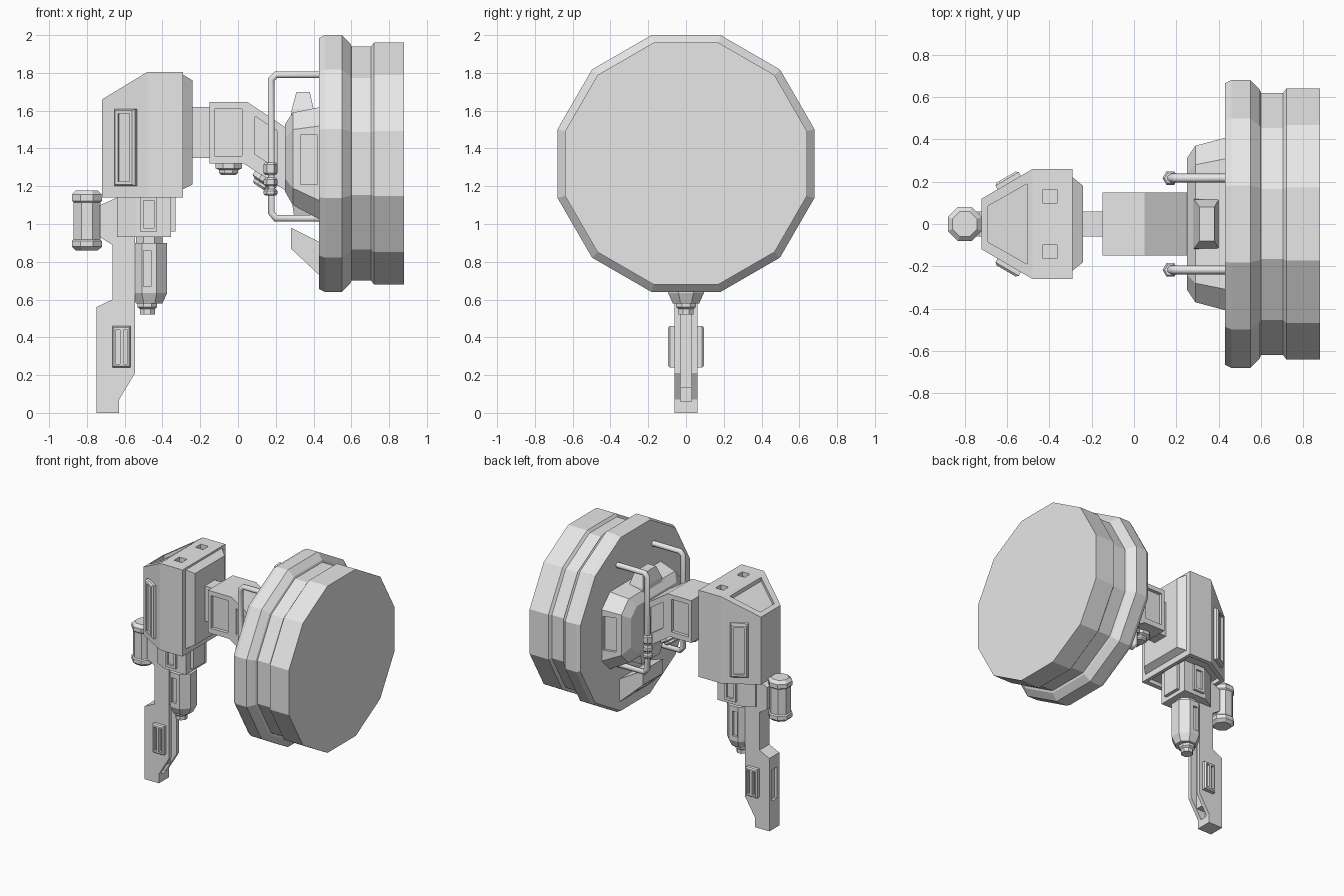
import bpy, bmesh, math
from mathutils import Vector

cube = bpy.data.objects.get("Cube")
if cube:
    bpy.data.objects.remove(cube, do_unlink=True)

grey = bpy.data.materials.new("light_grey")
grey.use_nodes = True
grey.diffuse_color = (0.8, 0.8, 0.8, 1)
grey.node_tree.nodes["Principled BSDF"].inputs["Base Color"].default_value = (0.8, 0.8, 0.8, 1)


def loft(name, rings):
    """Closed solid skinned through rings of equal point count."""
    bm = bmesh.new()
    vs = [[bm.verts.new(p) for p in r] for r in rings]
    n = len(vs[0])
    for a, b in zip(vs, vs[1:]):
        for i in range(n):
            bm.faces.new((a[i], a[(i + 1) % n], b[(i + 1) % n], b[i]))
    bm.faces.new(vs[0])
    bm.faces.new(vs[-1])
    bmesh.ops.recalc_face_normals(bm, faces=bm.faces)
    me = bpy.data.meshes.new(name)
    bm.to_mesh(me)
    bm.free()
    me.materials.append(grey)
    ob = bpy.data.objects.new(name, me)
    bpy.context.collection.objects.link(ob)
    return ob


def prism_y(name, pts, a, b):
    return loft(name, [[(x, y, z) for x, z in pts] for y in (a, b)])


def prism_z(name, pts, a, b):
    return loft(name, [[(x, y, z) for x, y in pts] for z in (a, b)])


def box(name, x0, x1, y0, y1, z0, z1):
    return prism_z(name, [(x0, y0), (x1, y0), (x1, y1), (x0, y1)], z0, z1)


def rect_x(x, w, z0, z1, c=0.0):
    """Rectangle facing x with optional chamfered corners."""
    if c == 0:
        return [(x, -w, z0), (x, w, z0), (x, w, z1), (x, -w, z1)]
    return [(x, -w + c, z0), (x, w - c, z0), (x, w, z0 + c), (x, w, z1 - c),
            (x, w - c, z1), (x, -w + c, z1), (x, -w, z1 - c), (x, -w, z0 + c)]


def rect_z(z, x0, x1, w):
    return [(x0, -w, z), (x1, -w, z), (x1, w, z), (x0, w, z)]


def turned(name, origin, axis, profile, n=8):
    """Faceted turned part; profile is (distance along axis, flat radius)."""
    o, d = Vector(origin), Vector(axis).normalized()
    u = Vector((0, 1, 0))
    v = d.cross(u)
    k = math.pi / n
    return loft(name, [[o + d * t + (u * math.cos(k + 2 * k * i) + v * math.sin(k + 2 * k * i))
                        * (r / math.cos(k)) for i in range(n)] for t, r in profile])


def cut(target, cutter):
    mod = target.modifiers.new("cut", 'BOOLEAN')
    mod.operation, mod.solver, mod.object = 'DIFFERENCE', 'EXACT', cutter
    bpy.context.view_layer.objects.active = target
    bpy.ops.object.modifier_apply(modifier=mod.name)
    bpy.data.objects.remove(cutter, do_unlink=True)


# Large twelve-sided drum
turned("drum", (0, 0, 1.32), (1, 0, 0),
       [(0.43, 0.665), (0.46, 0.68), (0.55, 0.68), (0.595, 0.635), (0.60, 0.62),
        (0.705, 0.62), (0.72, 0.64), (0.88, 0.64)], 12)

# Housing behind the drum, with side windows
housing = loft("drum_housing", [rect_x(0.25, 0.31, 1.17, 1.53, 0.07),
                                rect_x(0.29, 0.37, 1.10, 1.59, 0.09),
                                rect_x(0.44, 0.41, 1.02, 1.62, 0.10)])
for s in (1, -1):
    cut(housing, prism_z("cutter", [(0.33, s * 0.36), (0.42, s * 0.385),
                                    (0.42, s * 0.5), (0.33, s * 0.5)], 1.21, 1.47))
loft("housing_top_block", [rect_z(1.57, 0.28, 0.41, 0.12), rect_z(1.61, 0.285, 0.40, 0.115),
                           rect_z(1.70, 0.31, 0.38, 0.08)])
loft("housing_bottom_block", [rect_z(1.12, 0.285, 0.43, 0.14), rect_z(1.02, 0.30, 0.43, 0.11)])
wedge = loft("lower_wedge", [
    [(0.28, -0.12, 0.87), (0.28, 0.12, 0.87), (0.28, 0.12, 0.98), (0.28, -0.12, 0.98)],
    [(0.44, -0.20, 0.72), (0.44, 0.20, 0.72), (0.44, 0.20, 0.90), (0.44, -0.20, 0.90)]])
cut(wedge, prism_y("cutter", [(0.32, 0.86), (0.40, 0.785), (0.36, 0.70), (0.28, 0.78)], -0.07, 0.07))

# Pipe handles with collars
for s, side in ((1, "back"), (-1, "front")):
    y = s * 0.217
    cu = bpy.data.curves.new(side + "_handle", 'CURVE')
    cu.dimensions = '3D'
    cu.bevel_depth, cu.bevel_resolution, cu.use_fill_caps = 0.021, 1, True
    path = [(0.44, 1.79), (0.20, 1.79), (0.176, 1.765), (0.176, 1.06), (0.20, 1.03), (0.44, 1.03)]
    sp = cu.splines.new('POLY')
    sp.points.add(len(path) - 1)
    for p, (x, z) in zip(sp.points, path):
        p.co = (x, y, z, 1)
    cu.materials.append(grey)
    ob = bpy.data.objects.new(side + "_handle", cu)
    bpy.context.collection.objects.link(ob)
    for o in bpy.context.selected_objects:
        o.select_set(False)
    ob.select_set(True)
    bpy.context.view_layer.objects.active = ob
    bpy.ops.object.convert(target='MESH')
    for z0, z1 in ((1.15, 1.185), (1.20, 1.245), (1.26, 1.325)):
        turned(side + "_handle_collar", (0.172, y, 0), (0, 0, 1),
               [(z0, 0.024), (z0 + 0.01, 0.032), (z1 - 0.01, 0.032), (z1, 0.024)], 6)

# Bent arm and neck
arm = prism_y("arm", [(-0.15, 1.32), (0.03, 1.32), (0.27, 1.165), (0.27, 1.50),
                      (0.05, 1.645), (-0.15, 1.645)], -0.15, 0.15)
for s in (1, -1):
    for pts in ([(-0.125, 1.36), (0.02, 1.36), (0.02, 1.61), (-0.125, 1.61)],
                [(0.09, 1.37), (0.21, 1.29), (0.21, 1.49), (0.09, 1.57)]):
        cut(arm, prism_y("cutter", pts, s * 0.125, s * 0.2))
box("neck", -0.26, -0.14, -0.06, 0.06, 1.35, 1.62)
bolt = [(-0.01, 0.07), (0.025, 0.07), (0.035, 0.05), (0.05, 0.05), (0.06, 0.04)]
turned("arm_bolt", (-0.05, 0, 1.32), (0, 0, -1), bolt)
turned("arm_bolt_angled", (0.15, 0, 1.243), (-0.545, 0, -0.84), bolt)

# Main body with sloped roof and recesses
outline = [(-0.72, -0.12), (-0.48, -0.26), (-0.29, -0.26),
           (-0.29, 0.26), (-0.48, 0.26), (-0.72, 0.12)]
body = prism_z("main_body", outline, 1.14, 1.805)
cut(body, prism_y("cutter", [(-0.80, 1.611), (-0.48, 1.805), (-0.48, 1.95), (-0.80, 1.95)], -0.4, 0.4))


def roof(x):
    return 1.66 + (x + 0.72) * 0.605


hatch = [(-0.69, -0.085), (-0.505, -0.19), (-0.505, 0.19), (-0.69, 0.085)]
cut(body, loft("cutter", [[(x, y, roof(x) + d) for x, y in hatch] for d in (-0.03, 0.1)]))
for s in (1, -1):
    cut(body, box("cutter", -0.43, -0.365, s * 0.13 - 0.032, s * 0.13 + 0.032, 1.77, 1.9))
cut(body, prism_z("cutter", [(-0.49 + (x + 0.49) * 0.87, y * 0.87) for x, y in outline], 1.0, 1.17))
loft("body_end_plate", [rect_x(-0.30, 0.22, 1.185, 1.79), rect_x(-0.29, 0.22, 1.185, 1.79),
                        rect_x(-0.24, 0.18, 1.21, 1.76)])

# Raised panels on the angled body sides
for s in (1, -1):
    def panel(x0, x1, z0, z1, d):
        return [(x - 0.504 * d, s * (0.12 + (x + 0.72) * 0.583 + 0.864 * d), z)
                for x, z in ((x0, z0), (x1, z0), (x1, z1), (x0, z1))]
    p = loft("body_side_panel", [panel(-0.645, -0.535, 1.20, 1.61, -0.01),
                                 panel(-0.645, -0.535, 1.20, 1.61, 0.02),
                                 panel(-0.635, -0.545, 1.21, 1.60, 0.03)])
    cut(p, loft("cutter", [panel(-0.62, -0.56, 1.225, 1.585, d) for d in (0.018, 0.1)]))

# Lower block with side and end pads
prism_z("lower_block", [(-0.64, -0.07), (-0.54, -0.125), (-0.355, -0.125),
                        (-0.355, 0.125), (-0.54, 0.125), (-0.64, 0.07)], 0.93, 1.18)
for s in (1, -1):
    pad = box("lower_block_pad", -0.52, -0.43, s * 0.12, s * 0.145, 0.96, 1.16)
    cut(pad, box("cutter", -0.50, -0.445, s * 0.13, s * 0.2, 0.98, 1.125))
box("lower_block_end_pad", -0.36, -0.33, -0.07, 0.07, 0.96, 1.16)

# Hanging barrel with nozzle
barrel = turned("barrel", (-0.47, 0, 0), (0, 0, 1),
                [(0.58, 0.07), (0.635, 0.095), (0.90, 0.095)])
for s in (1, -1):
    cut(barrel, box("cutter", -0.50, -0.46, s * 0.075, s * 0.2, 0.67, 0.86))
turned("barrel_neck", (-0.47, 0, 0), (0, 0, 1), [(0.88, 0.07), (0.95, 0.07)])
turned("barrel_nozzle", (-0.48, 0, 0), (0, 0, 1),
       [(0.52, 0.04), (0.55, 0.04), (0.56, 0.052), (0.60, 0.052)])

# Leg with a channel along its inner edge
leg = prism_y("leg", [(-0.75, 0), (-0.63, 0), (-0.63, 0.07), (-0.545, 0.21), (-0.545, 1.16),
                      (-0.64, 1.14), (-0.73, 1.10), (-0.73, 0.93), (-0.665, 0.89),
                      (-0.665, 0.60), (-0.75, 0.56)], -0.06, 0.06)
cut(leg, box("cutter", -0.595, -0.4, -0.03, 0.03, 0.05, 0.88))
cut(leg, box("cutter", -0.67, -0.4, -0.03, 0.03, 0.06, 0.135))
cut(leg, box("cutter", -0.85, -0.73, -0.03, 0.03, 0.22, 0.46))

# Vent pods on both sides of the leg
for s in (1, -1):
    pod = loft("leg_vent", [[(x, s * y, z) for x, z in ((-0.665 + i, 0.24 + i), (-0.57 - i, 0.24 + i),
                                                        (-0.57 - i, 0.46 - i), (-0.665 + i, 0.46 - i))]
                            for y, i in ((0.05, 0), (0.085, 0), (0.095, 0.008))])
    for x in (-0.648, -0.607):
        cut(pod, box("cutter", x, x + 0.022, s * 0.07, s * 0.2, 0.26, 0.44))

# Canister on the outer side
turned("canister", (-0.80, 0, 0), (0, 0, 1),
       [(0.86, 0.058), (0.88, 0.08), (0.91, 0.08), (0.918, 0.072), (1.115, 0.072),
        (1.123, 0.08), (1.155, 0.08), (1.177, 0.058)])
